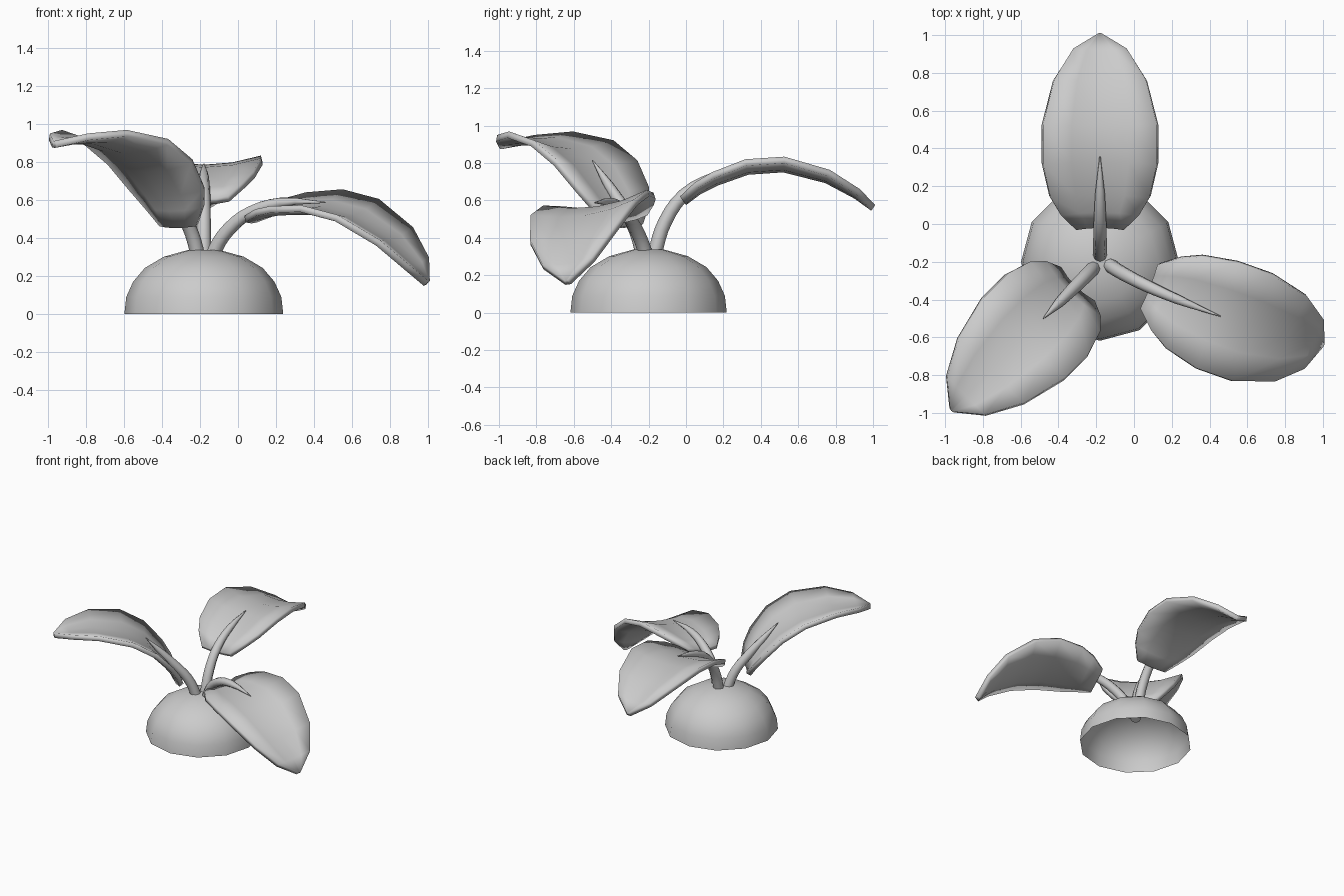
import bpy, bmesh
from math import radians, cos, sin, pi
from mathutils import Matrix, Vector

if "Cube" in bpy.data.objects:
    bpy.data.objects.remove(bpy.data.objects["Cube"])

CENTRE = (-0.18, -0.20, 0.34)   # where the stems leave the mound


def smooth(ob, angle=40):
    bpy.ops.object.select_all(action='DESELECT')
    ob.select_set(True)
    bpy.context.view_layer.objects.active = ob
    bpy.ops.object.shade_smooth_by_angle(angle=radians(angle))


def mesh_object(name, verts, faces):
    me = bpy.data.meshes.new(name)
    me.from_pydata(verts, [], faces)
    me.update()
    ob = bpy.data.objects.new(name, me)
    bpy.context.collection.objects.link(ob)
    return ob


# soil mound: open 12-sided dome with a flat top
profile = [(0.418, 0), (0.408, 0.09), (0.372, 0.17), (0.31, 0.243), (0.21, 0.302), (0.08, 0.338)]
N = 12
verts = [(CENTRE[0] + r * cos(2 * pi * i / N), CENTRE[1] + r * sin(2 * pi * i / N), z)
         for r, z in profile for i in range(N)]
faces = [(k * N + i, k * N + (i + 1) % N, (k + 1) * N + (i + 1) % N, (k + 1) * N + i)
         for k in range(len(profile) - 1) for i in range(N)]
faces.append(tuple((len(profile) - 1) * N + i for i in range(N)))
smooth(mesh_object("mound", verts, faces))

# shared blade: distance from centre, height of midrib, half width
BLADE = [(0.19, 0.59, 0.13), (0.27, 0.65, 0.21), (0.36, 0.695, 0.265), (0.53, 0.755, 0.305),
         (0.72, 0.768, 0.305), (0.95, 0.71, 0.245), (1.11, 0.625, 0.145), (1.20, 0.56, 0.012)]


def placement(heading, roll):
    return (Matrix.Translation(CENTRE) @ Matrix.Rotation(radians(heading), 4, 'Z')
            @ Matrix.Rotation(radians(roll), 4, 'X'))


def leaf(name, mat, pitch, src, dst):
    # pitch the shared blade in its own plane, moving point src to dst
    def place(x, z):
        a = radians(pitch)
        dx, dz = x - src[0], z - src[1]
        return Vector((dst[0] + dx * cos(a) - dz * sin(a), 0,
                       dst[1] + dx * sin(a) + dz * cos(a) - CENTRE[2]))
    mid = [place(x, z) for x, z, w in BLADE]
    verts, cols = [], 5
    for i, p in enumerate(mid):
        t = (mid[min(i + 1, len(mid) - 1)] - mid[max(i - 1, 0)]).normalized()
        normal = Vector((-t.z, 0, t.x))
        w = BLADE[i][2]
        for j in range(cols):
            u = j / (cols - 1) * 2 - 1
            verts.append(mat @ (p + Vector((0, -u * w, 0)) + normal * (0.16 * w * u * u)))
    faces = [(i * cols + j, i * cols + j + 1, (i + 1) * cols + j + 1, (i + 1) * cols + j)
             for i in range(len(mid) - 1) for j in range(cols - 1)]
    ob = mesh_object(name, verts, [f[::-1] for f in faces])
    sol = ob.modifiers.new("thickness", 'SOLIDIFY')
    sol.thickness, sol.offset = 0.036, 0
    smooth(ob)


def stem(name, mat, path):
    # tapered tube that ends as a point on the blade
    cu = bpy.data.curves.new(name, 'CURVE')
    cu.dimensions = '3D'
    cu.bevel_depth, cu.bevel_resolution, cu.resolution_u = 0.038, 2, 3
    cu.use_fill_caps = True
    sp = cu.splines.new('BEZIER')
    sp.bezier_points.add(len(path) - 1)
    for p, (x, z), r in zip(sp.bezier_points, path, (1, 1, 0.97, 0.9, 0.7, 0.08)):
        p.co = mat @ Vector((x, 0, z - CENTRE[2]))
        p.radius = r
        p.handle_left_type = p.handle_right_type = 'AUTO'
    ob = bpy.data.objects.new(name, cu)
    bpy.context.collection.objects.link(ob)


# three leaves with their stems: heading, roll, pitch, blade anchor, stem path
PLANT = {
    "back": (90, 0, 0, (0.72, 0.768), (0.72, 0.768),
             [(0.02, 0.24), (0.042, 0.35), (0.09, 0.49), (0.19, 0.63), (0.35, 0.725), (0.56, 0.79)]),
    "right": (-21.5, 8, -18, (0.19, 0.59), (0.30, 0.50),
              [(0.03, 0.24), (0.065, 0.34), (0.15, 0.45), (0.28, 0.54), (0.45, 0.59), (0.70, 0.59)]),
    "left": (225, 0, 27, (0.72, 0.768), (0.59, 0.86),
             [(0.03, 0.24), (0.055, 0.34), (0.11, 0.46), (0.20, 0.57), (0.30, 0.68), (0.425, 0.815)]),
}
for side, (heading, roll, pitch, src, dst, path) in PLANT.items():
    m = placement(heading, roll)
    leaf(side + "_leaf", m, pitch, src, dst)
    stem(side + "_stem", m, path)
